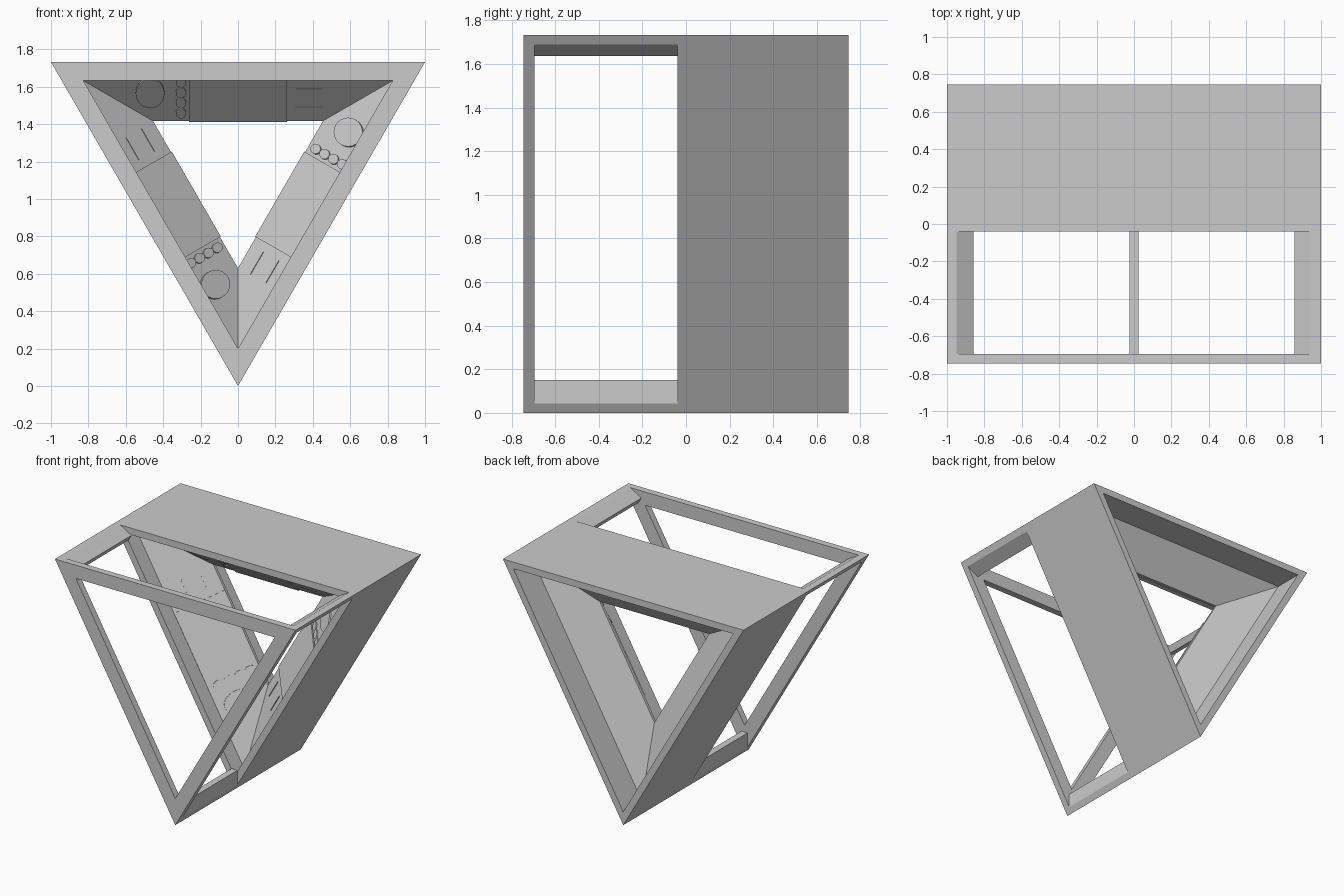
import bpy, bmesh
from math import sqrt, radians
from mathutils import Matrix, Vector

if "Cube" in bpy.data.objects:
    bpy.data.objects.remove(bpy.data.objects["Cube"])

R3 = sqrt(3)
D = 0.745                      # half depth
CENTRE = Vector((0, 0, 2 / R3))  # triangle centroid


def make_object(name, bm):
    bmesh.ops.recalc_face_normals(bm, faces=bm.faces)
    me = bpy.data.meshes.new(name)
    bm.to_mesh(me)
    bm.free()
    ob = bpy.data.objects.new(name, me)
    bpy.context.collection.objects.link(ob)
    return ob


def tri_ring(name, profile):
    """Sweep a closed (y, inset) profile around the inverted triangle."""
    bm = bmesh.new()
    rings = [[bm.verts.new(p) for p in ((0, y, 2 * t),
                                        (1 - R3 * t, y, R3 - t),
                                        (-1 + R3 * t, y, R3 - t))]
             for y, t in profile]
    for a, b in zip(rings, rings[1:] + rings[:1]):
        for i in range(3):
            j = (i + 1) % 3
            bm.faces.new((a[i], a[j], b[j], b[i]))
    return make_object(name, bm)


def turn(k):
    """One of three turns about the triangle's centre."""
    return (Matrix.Translation(CENTRE) @ Matrix.Rotation(radians(-120 * k), 4, 'Y')
            @ Matrix.Translation(-CENTRE))


# Front frame and deep rear housing with an inward ridge
tri_ring("front_frame", [(-D, 0), (-0.695, 0), (-0.695, 0.1), (-D, 0.1)])
Y0, T0, Y1, T1 = 0.08, 0.05, 0.355, 0.315   # sloped console panel
tri_ring("rear_housing", [(-0.04, 0), (-0.04, T0), (Y0, T0), (Y1, T1),
                          (0.375, T1), (0.525, T0), (D, T0), (D, 0)])

# Corner beams joining frame and housing
for k, label in enumerate(("bottom", "right", "left")):
    bm = bmesh.new()
    w = 0.025
    section = [(0, 0), (w, w * R3), (w, 0.15), (-w, 0.15), (-w, w * R3)]
    face = bm.faces.new([bm.verts.new((x, -0.695, z)) for x, z in section])
    ext = bmesh.ops.extrude_face_region(bm, geom=[face], use_keep_orig=True)
    bmesh.ops.translate(bm, vec=(0, 0.655, 0),
                        verts=[v for v in ext["geom"] if isinstance(v, bmesh.types.BMVert)])
    bm.transform(turn(k))
    make_object(label + "_corner_beam", bm)

# Console details, laid out on the top slope and turned onto the others
V = Vector((0, Y1 - Y0, -(T1 - T0))).normalized()
N = Vector((0, V.z, -V.y))
STRETCH = 1 / abs(V.z)         # makes discs look round from the front


def on_slope(x, t, size):
    f = (t - T0) / (T1 - T0)
    loc = Vector((x, Y0 + f * (Y1 - Y0), R3 - t))
    m = Matrix.Identity(4)
    m.col[0][:3], m.col[1][:3], m.col[2][:3], m.col[3][:3] = (1, 0, 0), -V, N, loc
    return m @ Matrix.Diagonal((size[0], size[1] * STRETCH, size[2], 1))


def box(bm, x, t, w, h, depth):
    bmesh.ops.create_cube(bm, size=1, matrix=on_slope(x, t, (w, h, depth)))


def disc(bm, x, t, r, depth):
    bmesh.ops.create_cone(bm, cap_ends=True, segments=24, radius1=1, radius2=1,
                          depth=1, matrix=on_slope(x, t, (r, r, depth)))


for k, side in enumerate(("top", "left", "right")):
    parts = {n: bmesh.new() for n in ("screen", "round_button", "small_buttons", "slots")}
    box(parts["screen"], 0, (T0 + T1) / 2, 0.525, T1 - T0, 0.014)
    disc(parts["round_button"], -0.47, 0.162, 0.077, 0.02)
    for i in range(4):
        disc(parts["small_buttons"], -0.305, 0.105 + 0.055 * i, 0.027, 0.016)
    for t in (0.147, 0.242):
        box(parts["slots"], 0.38, t, 0.14, 0.006, 0.008)
    for name, bm in parts.items():
        bm.transform(turn(k))
        make_object(side + "_" + name, bm)
